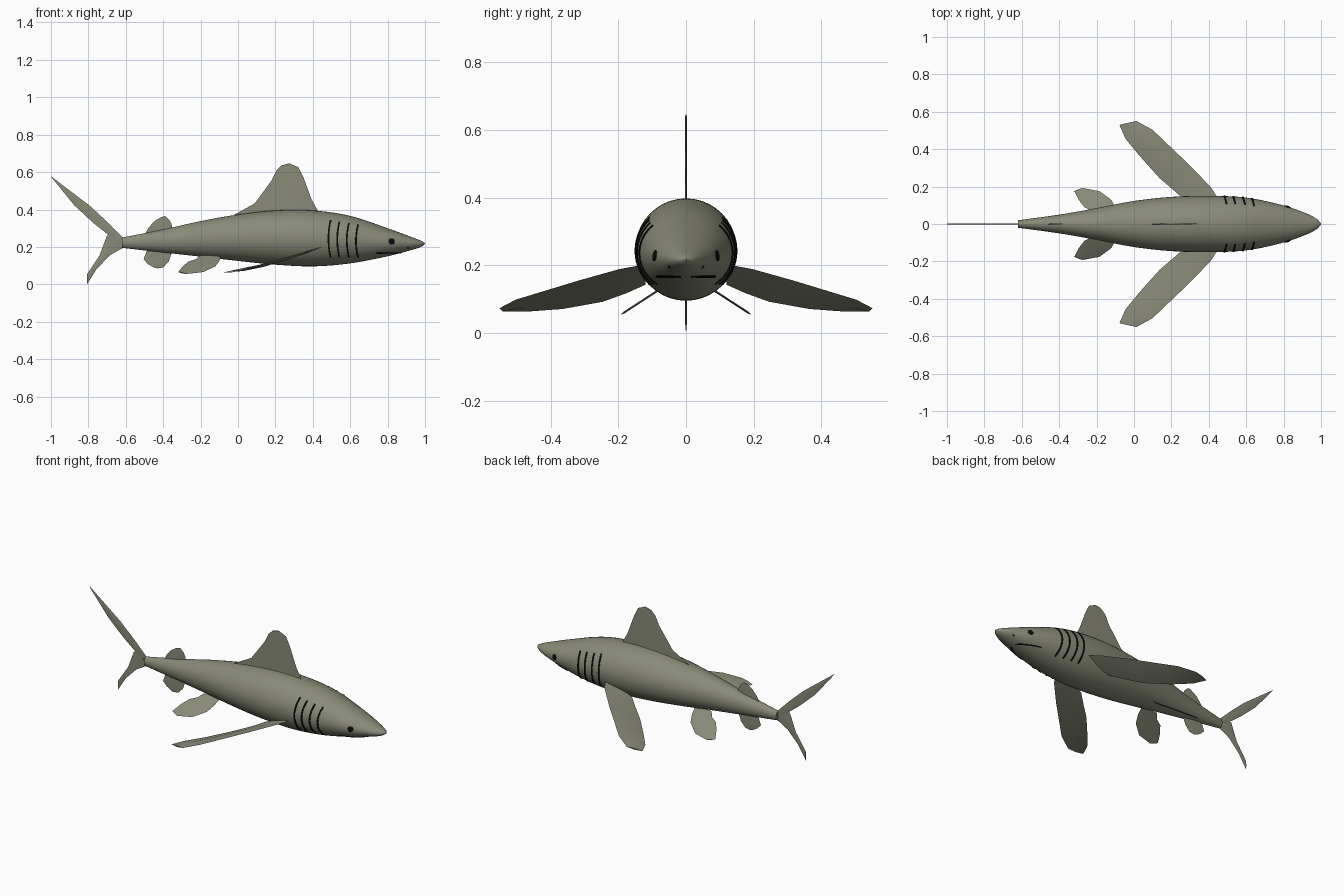
import bpy, bmesh, math
from mathutils import Vector

cube = bpy.data.objects.get("Cube")
if cube:
    bpy.data.objects.remove(cube)


def material(name, colour):
    mat = bpy.data.materials.new(name)
    mat.use_nodes = True
    mat.diffuse_color = (*colour, 1)
    shader = mat.node_tree.nodes["Principled BSDF"]
    shader.inputs["Base Color"].default_value = (*colour, 1)
    shader.inputs["Roughness"].default_value = 0.8
    return mat


SKIN = material("olive_grey_skin", (0.25, 0.255, 0.185))
BLACK = material("black", (0.003, 0.003, 0.003))


def finish(name, bm, mat, angle, mirrored=False):
    """Turn a bmesh into a shaded object, mirrored across the body if asked."""
    bmesh.ops.recalc_face_normals(bm, faces=bm.faces)
    mesh = bpy.data.meshes.new(name)
    bm.to_mesh(mesh)
    bm.free()
    mesh.materials.append(mat)
    obj = bpy.data.objects.new(name, mesh)
    bpy.context.collection.objects.link(obj)
    if mirrored:
        mirror = obj.modifiers.new("Mirror", "MIRROR")
        mirror.use_axis = (False, True, False)
        mirror.use_mirror_merge = False
    bpy.ops.object.select_all(action="DESELECT")
    obj.select_set(True)
    bpy.context.view_layer.objects.active = obj
    bpy.ops.object.shade_smooth_by_angle(angle=math.radians(angle))
    return obj


def loft(rings):
    """Skin closed rings of equal length and cap both ends."""
    bm = bmesh.new()
    loops = [[bm.verts.new(p) for p in ring] for ring in rings]
    for a, b in zip(loops, loops[1:]):
        for i in range(len(a)):
            j = (i + 1) % len(a)
            bm.faces.new((a[i], a[j], b[j], b[i]))
    bm.faces.new(loops[0])
    bm.faces.new(loops[-1])
    return bm


# Body stations: x, top height, bottom height, half width
STATIONS = [
    (-0.62, 0.25, 0.195, 0.02), (-0.4, 0.293, 0.17, 0.05),
    (-0.2, 0.338, 0.148, 0.085), (0, 0.373, 0.125, 0.123),
    (0.2, 0.395, 0.105, 0.145), (0.4, 0.395, 0.096, 0.15),
    (0.6, 0.366, 0.112, 0.141), (0.8, 0.3, 0.15, 0.099),
    (0.93, 0.252, 0.184, 0.053), (0.98, 0.232, 0.201, 0.025),
    (1, 0.22, 0.216, 0.003),
]


def slope(i):
    a, b = STATIONS[max(i - 1, 0)], STATIONS[min(i + 1, len(STATIONS) - 1)]
    return [(q - p) / (b[0] - a[0]) for p, q in zip(a, b)]


def section(x):
    """Smoothly interpolated centre height, half height and half width."""
    i = max(k for k in range(len(STATIONS) - 1) if STATIONS[k][0] <= x or k == 0)
    a, b = STATIONS[i], STATIONS[i + 1]
    span = b[0] - a[0]
    t = (x - a[0]) / span
    blend = t * t * (3 - 2 * t)
    out, into = t * (1 - t) ** 2 * span, t * t * (t - 1) * span
    top, low, wide = [
        p + (q - p) * blend + out * m + into * n
        for p, q, m, n in zip(a, b, slope(i), slope(i + 1))
    ][1:]
    return (top + low) / 2, (top - low) / 2, wide


def skin_point(x, z):
    """Point on the +y flank at a given length and height."""
    mid, tall, wide = section(x)
    k = max(-1, min(1, (z - mid) / tall))
    return Vector((x, wide * math.sqrt(1 - k * k), z))


def skin_normal(x, z):
    p, e = skin_point(x, z), 0.004
    n = (skin_point(x, z + e) - p).cross(skin_point(x + e, z) - p)
    return n.normalized() if n.y > 0 else -n.normalized()


SIDES, STEPS = 40, 8
lengths = [a[0] + (b[0] - a[0]) * s / STEPS
           for a, b in zip(STATIONS, STATIONS[1:]) for s in range(STEPS)]
rings = []
for x in lengths + [1]:
    mid, tall, wide = section(x)
    angles = [math.tau * i / SIDES for i in range(SIDES)]
    rings.append([(x, wide * math.cos(a), mid + tall * math.sin(a)) for a in angles])
finish("body", loft(rings), SKIN, 50)


def fin(name, lead, trail, place, thick=0.005, mirrored=False):
    """Thin lens-shaped fin between a leading and a trailing edge."""
    rings = []
    fronts = [Vector(place(*p, True)) for p in lead]
    backs = [Vector(place(*p, False)) for p in trail]
    across = (backs[0] - fronts[0]).cross(fronts[-2] - fronts[0]).normalized()
    for f, b in zip(fronts, backs):
        mid, bulge = (f + b) / 2, across * thick / 2
        rings.append([f, mid + bulge, b, mid - bulge])
    finish(name, loft(rings), SKIN, 40, mirrored)


def upright(x, z, leading):
    return x, 0, z


def pectoral(x, y, leading):
    return x, y, 0.07 + 0.29 * x if leading else 0.068 + 0.1 * x + 0.6 * x * x


def pelvic(x, y, leading):
    return x, y, 0.18 - 0.65 * y


# Fins on the centre line
fin("dorsal_fin",
    [(0.44, 0.37), (0.393, 0.455), (0.35, 0.572), (0.323, 0.626), (0.275, 0.647)],
    [(-0.05, 0.355), (0.09, 0.433), (0.18, 0.556), (0.206, 0.61), (0.233, 0.636)],
    upright)
fin("second_dorsal_fin",
    [(-0.345, 0.28), (-0.355, 0.32), (-0.365, 0.342), (-0.39, 0.365)],
    [(-0.5, 0.26), (-0.48, 0.3), (-0.45, 0.335), (-0.415, 0.358)], upright)
fin("anal_fin",
    [(-0.35, 0.18), (-0.37, 0.123), (-0.4, 0.09), (-0.43, 0.085)],
    [(-0.48, 0.2), (-0.505, 0.133), (-0.48, 0.107), (-0.45, 0.09)], upright)
fin("upper_tail_lobe",
    [(-0.615, 0.25), (-0.7, 0.335), (-0.795, 0.422), (-0.9, 0.502), (-1, 0.578)],
    [(-0.615, 0.2), (-0.695, 0.266), (-0.77, 0.325), (-0.875, 0.422), (-0.998, 0.573)],
    upright)
fin("lower_tail_lobe",
    [(-0.615, 0.195), (-0.685, 0.155), (-0.757, 0.08), (-0.807, 0)],
    [(-0.65, 0.25), (-0.7, 0.262), (-0.74, 0.155), (-0.807, 0.055)], upright)

# Paired fins
fin("pectoral_fins",
    [(0.46, 0.12), (0.41, 0.198), (0.297, 0.315), (0.19, 0.417), (0.1, 0.503), (0.013, 0.551)],
    [(0.28, 0.12), (0.217, 0.176), (0.136, 0.246), (0.03, 0.364), (-0.045, 0.455), (-0.078, 0.53)],
    pectoral, 0.01, True)
fin("pelvic_fins",
    [(-0.09, 0.04), (-0.1, 0.085), (-0.12, 0.128), (-0.185, 0.176), (-0.275, 0.192)],
    [(-0.2, 0.04), (-0.225, 0.07), (-0.265, 0.09), (-0.295, 0.128), (-0.32, 0.176)],
    pelvic, 0.006, True)


def stripe(name, path, width):
    """Thin raised plate following the flank along (x, z) points."""
    points = [skin_point(*p) for p in path]
    rings = []
    for i, (p, place) in enumerate(zip(points, path)):
        normal = skin_normal(*place)
        along = points[min(i + 1, len(points) - 1)] - points[max(i - 1, 0)]
        side = along.cross(normal).normalized() * width / 2
        lift = normal * 0.003
        rings.append([p + side + lift, p - side + lift, p - side - lift, p + side - lift])
    finish(name, loft(rings), BLACK, 30, True)


# Gill slits, bowed slightly backwards
for number, x in enumerate((0.495, 0.542, 0.593, 0.642)):
    top = 0.342 - 0.008 * number
    spots = [i / 12 for i in range(13)]
    path = [(x - 0.045 * t * (1 - t), 0.145 + (top - 0.145) * t) for t in spots]
    stripe("gill_slits_" + str(number + 1), path, 0.009)

# Mouth, a level line round the underside of the snout
mouth = [x / 1000 for x in range(740, 900, 4)]
stripe("mouth", [(x, 0.168) for x in mouth if section(x)[0] - section(x)[1] < 0.1675], 0.007)


def spot(name, x, z, radius):
    """Flattened dome lying on the skin."""
    bm = bmesh.new()
    bmesh.ops.create_uvsphere(bm, u_segments=16, v_segments=8, radius=radius)
    bmesh.ops.scale(bm, vec=(1, 1, 0.25), verts=bm.verts)
    turn = skin_normal(x, z).to_track_quat("Z", "Y").to_matrix()
    bmesh.ops.rotate(bm, matrix=turn, verts=bm.verts)
    bmesh.ops.translate(bm, vec=skin_point(x, z), verts=bm.verts)
    finish(name, bm, BLACK, 60, True)


spot("eyes", 0.822, 0.229, 0.017)
spot("nostrils", 0.91, 0.196, 0.006)
